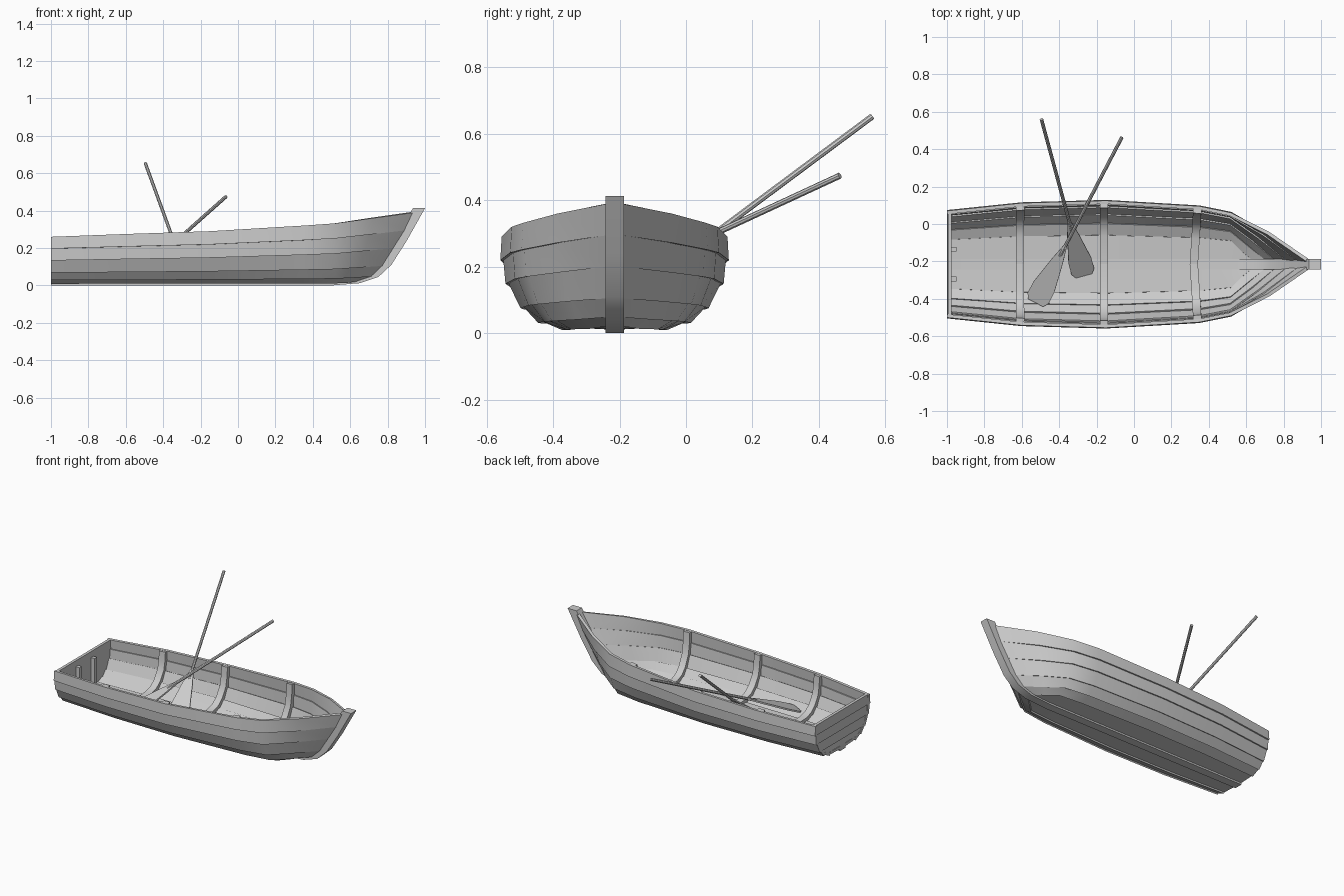
import bpy, bmesh, math
from mathutils import Vector

if "Cube" in bpy.data.objects:
    bpy.data.objects.remove(bpy.data.objects["Cube"])

wood = bpy.data.materials.new("grey_wood")
wood.use_nodes = True
grey = (0.6, 0.6, 0.6, 1)
wood.diffuse_color = grey
wood.node_tree.nodes["Principled BSDF"].inputs["Base Color"].default_value = grey

CY = -0.215                                   # centre line of the hull
STATIONS = [-1, -0.6, -0.15, 0.35, 0.52]
BEAM = [0.285, 0.327, 0.34, 0.31, 0.275]      # half widths at the rim
SHEER = [0.26, 0.275, 0.29, 0.32, 0.332]      # rim heights
RISE = [1, 0.75, 0.5, 0.25, 0.1, 0.03, 0]     # plank edges, rim to keel
FULL = [1, 0.985, 0.94, 0.81, 0.66, 0.46, 0]
BOW_FULL = [1, 0.96, 0.88, 0.76, 0.6, 0.4, 0]
STEM_X = [0.945, 0.9, 0.84, 0.78, 0.72, 0.64, 0.55]
KEEL_Z = 0.01


def make(name, verts, faces, y=0, thickness=0, mirror=False):
    mesh = bpy.data.meshes.new(name)
    mesh.from_pydata([tuple(v) for v in verts], [], faces)
    obj = bpy.data.objects.new(name, mesh)
    bpy.context.collection.objects.link(obj)
    obj.location.y = y
    mesh.materials.append(wood)
    if thickness:
        m = obj.modifiers.new("thickness", 'SOLIDIFY')
        m.thickness, m.offset = thickness, -1
    else:
        bm = bmesh.new()
        bm.from_mesh(mesh)
        bmesh.ops.recalc_face_normals(bm, faces=bm.faces)
        bm.to_mesh(mesh)
        bm.free()
    if mirror:
        m = obj.modifiers.new("mirror", 'MIRROR')
        m.use_axis = (False, True, False)
    bpy.ops.object.select_all(action='DESELECT')
    bpy.context.view_layer.objects.active = obj
    obj.select_set(True)
    bpy.ops.object.convert(target='MESH')
    bpy.ops.object.shade_smooth_by_angle(angle=math.radians(30))
    return obj


def lerp_table(x, table):
    for i in range(len(STATIONS) - 1):
        if x <= STATIONS[i + 1]:
            t = (x - STATIONS[i]) / (STATIONS[i + 1] - STATIONS[i])
            return table[i] + t * (table[i + 1] - table[i])
    return table[-1]


def section(x):
    """Half section of the hull, rim to keel."""
    beam, depth = lerp_table(x, BEAM), lerp_table(x, SHEER) - KEEL_Z
    return [Vector((x, beam * f, KEEL_Z + depth * r)) for f, r in zip(FULL, RISE)]


def bow_section(t, beam, sheer):
    """Half section part way from the last full station to the stem."""
    return [Vector((0.52 + t * (sx - 0.52), beam * f, KEEL_Z + (sheer - KEEL_Z) * r))
            for sx, f, r in zip(STEM_X, BOW_FULL, RISE)]


def outward(top, bottom):
    d = top - bottom
    n = Vector((0, d.z, -d.y))
    return n.normalized() if n.length > 1e-6 else Vector((0, 1, 0))


def box(name, lo, hi):
    v = [(x, y, z) for x in (lo[0], hi[0]) for y in (lo[1], hi[1]) for z in (lo[2], hi[2])]
    f = [(0, 1, 3, 2), (4, 6, 7, 5), (0, 4, 5, 1), (2, 3, 7, 6), (0, 2, 6, 4), (1, 5, 7, 3)]
    return make(name, v, f)


# Overlapping hull planks, each lower edge standing proud of the next plank
sections = [section(x) for x in STATIONS]
sections.append(bow_section(0.48, 0.172, 0.36))
stem_end = bow_section(1, 0.02, 0.39)
for p in stem_end[:-1]:
    p.y = 0.02
sections.append(stem_end)
count = len(sections)
for k in range(6):
    verts = []
    for i, s in enumerate(sections):
        lap = 0 if k == 5 or i == count - 1 else 0.009
        verts += [s[k], s[k + 1] + outward(s[k], s[k + 1]) * lap]
    faces = [(2 * i, 2 * i + 2, 2 * i + 3, 2 * i + 1) for i in range(count - 1)]
    make(f"hull_plank_{k + 1}", verts, faces, CY, 0.018, True)

# Transom boards closing the stern
stern = sections[0]
for k in range(6):
    a, b = stern[k], stern[k + 1]
    low = [(x, s * b.y, b.z) for x in (-1, -0.975) for s in (-1, 1)]
    high = [(x, s * a.y, a.z) for x in (-0.994, -0.975) for s in (-1, 1)]
    make(f"transom_board_{k + 1}", low + high,
         [(0, 1, 5, 4), (2, 6, 7, 3), (0, 4, 6, 2), (1, 3, 7, 5), (4, 5, 7, 6), (0, 2, 3, 1)], CY)
for name, y in (("left", 0.08), ("right", -0.08)):
    box(f"transom_post_{name}", (-0.976, CY + y - 0.013, 0.02), (-0.95, CY + y + 0.013, 0.22))

# Curved ribs across the inside
for n, x in enumerate((-0.61, -0.16, 0.34)):
    verts = []
    for dx in (-0.022, 0.022):
        pts = section(x + dx)
        for k, p in enumerate(pts):
            nrm = outward(pts[max(k - 1, 0)], pts[min(k + 1, 6)])
            if k == 6:
                nrm = Vector((0, 0, -1))
            q = p - nrm * 0.01
            if k == 0:
                q.z -= 0.004
            q.x -= 0.02 * (1 - FULL[k]) if n == 2 else 0
            verts.append(q)
    faces = [(k, k + 7, k + 8, k + 1) for k in range(6)]
    make(f"rib_{n + 1}", verts, faces, CY, 0.028, True)

# Keel and stem post in one curved piece
profile = [(-1, 0), (0.5, 0), (0.65, 0.012), (0.75, 0.045), (0.82, 0.11), (0.9, 0.235),
           (1, 0.413), (0.935, 0.413), (0.84, 0.25), (0.76, 0.14), (0.68, 0.075),
           (0.55, 0.037), (-0.98, 0.035), (-1, 0.035)]
n = len(profile)
verts = [(x, y, z) for y in (-0.028, 0.028) for x, z in profile]
faces = [tuple(range(n)), tuple(range(n, 2 * n))]
faces += [(i, (i + 1) % n, n + (i + 1) % n, n + i) for i in range(n)]
make("keel_and_stem", verts, faces, CY)


# Oars: eight-sided shaft and flat tapering blade
def oar(name, grip, tip):
    grip, tip = Vector(grip), Vector(tip)
    along = (tip - grip).normalized()
    side = along.cross(Vector((0, 0, 1))).normalized()
    up = side.cross(along)
    neck = tip - along * 0.3
    ring = [(math.cos(a), math.sin(a)) for a in (math.tau * i / 8 for i in range(8))]
    verts = [c + (side * u + up * v) * 0.0095 for c in (grip, neck) for u, v in ring]
    faces = [tuple(range(8)), tuple(range(8, 16))]
    faces += [(i, (i + 1) % 8, 8 + (i + 1) % 8, 8 + i) for i in range(8)]
    make(f"{name}_shaft", verts, faces)
    outline = [(0.37, 0.009), (0.27, 0.032), (0.1, 0.063), (0.03, 0.063), (0, 0.045)]
    outline += [(d, -w) for d, w in reversed(outline)]
    m = len(outline)
    verts = [tip - along * d + side * w + up * h for h in (-0.005, 0.005) for d, w in outline]
    faces = [tuple(range(m)), tuple(range(m, 2 * m))]
    faces += [(i, (i + 1) % m, m + (i + 1) % m, m + i) for i in range(m)]
    make(f"{name}_blade", verts, faces)


oar("long_oar", (-0.495, 0.56, 0.652), (-0.268, -0.275, 0.03))
oar("short_oar", (-0.065, 0.463, 0.474), (-0.525, -0.42, 0.065))
